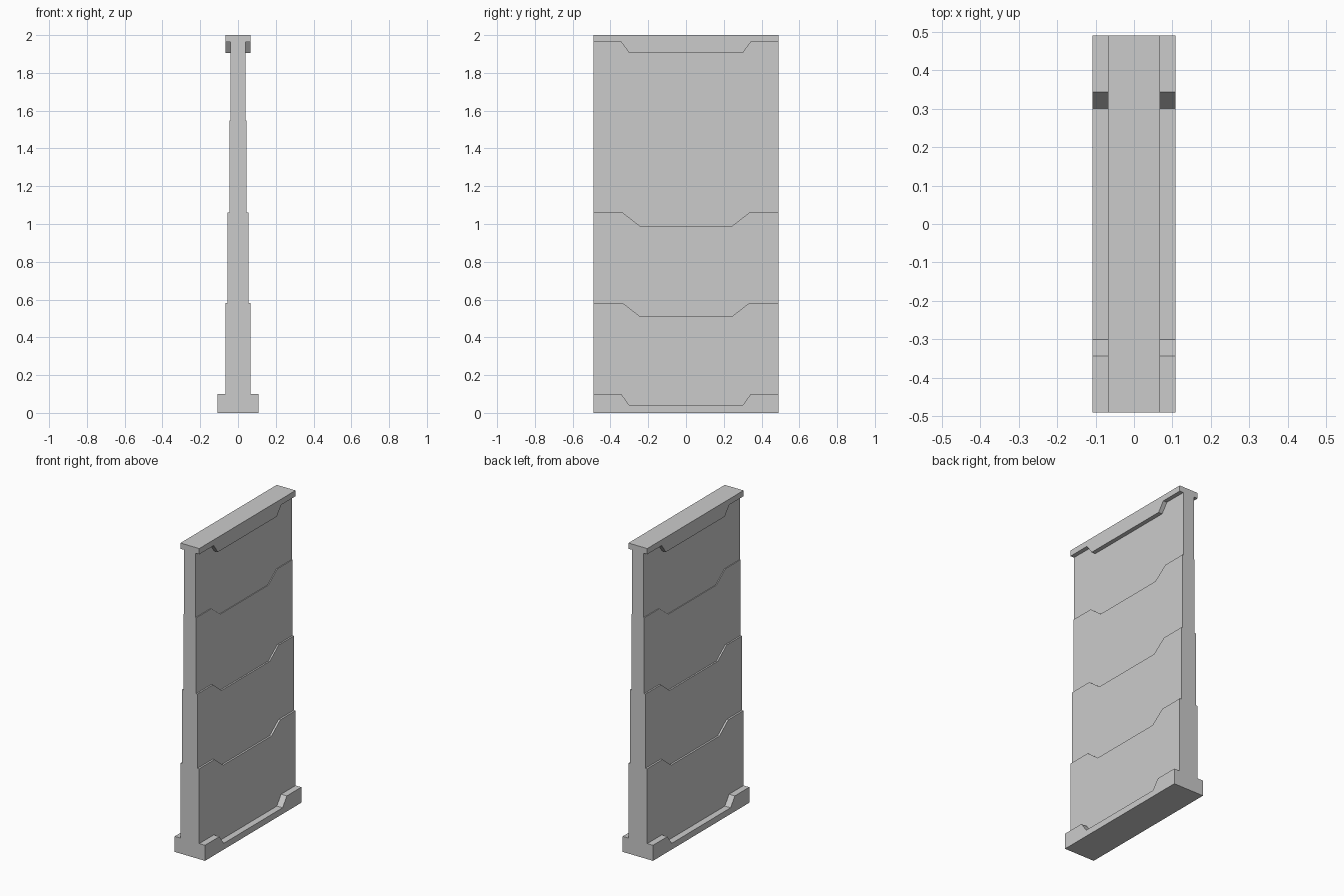
import bpy, bmesh

if "Cube" in bpy.data.objects:
    bpy.data.objects.remove(bpy.data.objects["Cube"])

HALF_LENGTH = 0.49


def notch(z_end, z_mid, y_mid, y_end):
    """Edge line along y: high at both ends, dropped in the middle."""
    return [(-HALF_LENGTH, z_end), (-y_end, z_end), (-y_mid, z_mid),
            (y_mid, z_mid), (y_end, z_end), (HALF_LENGTH, z_end)]


def flat(z):
    return [(-HALF_LENGTH, z), (HALF_LENGTH, z)]


def layer(name, half_width, lower, upper):
    """Solid slab between two edge lines, extruded across x."""
    bm = bmesh.new()
    outline = lower + upper[::-1]
    face = bm.faces.new([bm.verts.new((-half_width, y, z)) for y, z in outline])
    ext = bmesh.ops.extrude_face_region(bm, geom=[face])
    verts = [g for g in ext["geom"] if isinstance(g, bmesh.types.BMVert)]
    bmesh.ops.translate(bm, verts=verts, vec=(2 * half_width, 0, 0))
    bmesh.ops.recalc_face_normals(bm, faces=bm.faces)
    mesh = bpy.data.meshes.new(name)
    bm.to_mesh(mesh)
    bm.free()
    obj = bpy.data.objects.new(name, mesh)
    bpy.context.collection.objects.link(obj)


# Layers from floor to top: each starts on the edge line of the one below
layers = [
    ("base_plinth", 0.108, notch(0.10, 0.04, 0.30, 0.343)),
    ("lower_panel", 0.067, notch(0.582, 0.512, 0.245, 0.335)),
    ("lower_middle_panel", 0.055, notch(1.06, 0.99, 0.245, 0.335)),
    ("upper_middle_panel", 0.045, notch(1.548, 1.478, 0.245, 0.335)),
    ("upper_panel", 0.04, notch(1.963, 1.905, 0.30, 0.343)),
    ("top_cap", 0.067, flat(2.0)),
]
lower = flat(0.0)
for name, half_width, upper in layers:
    layer(name, half_width, lower, upper)
    lower = upper
